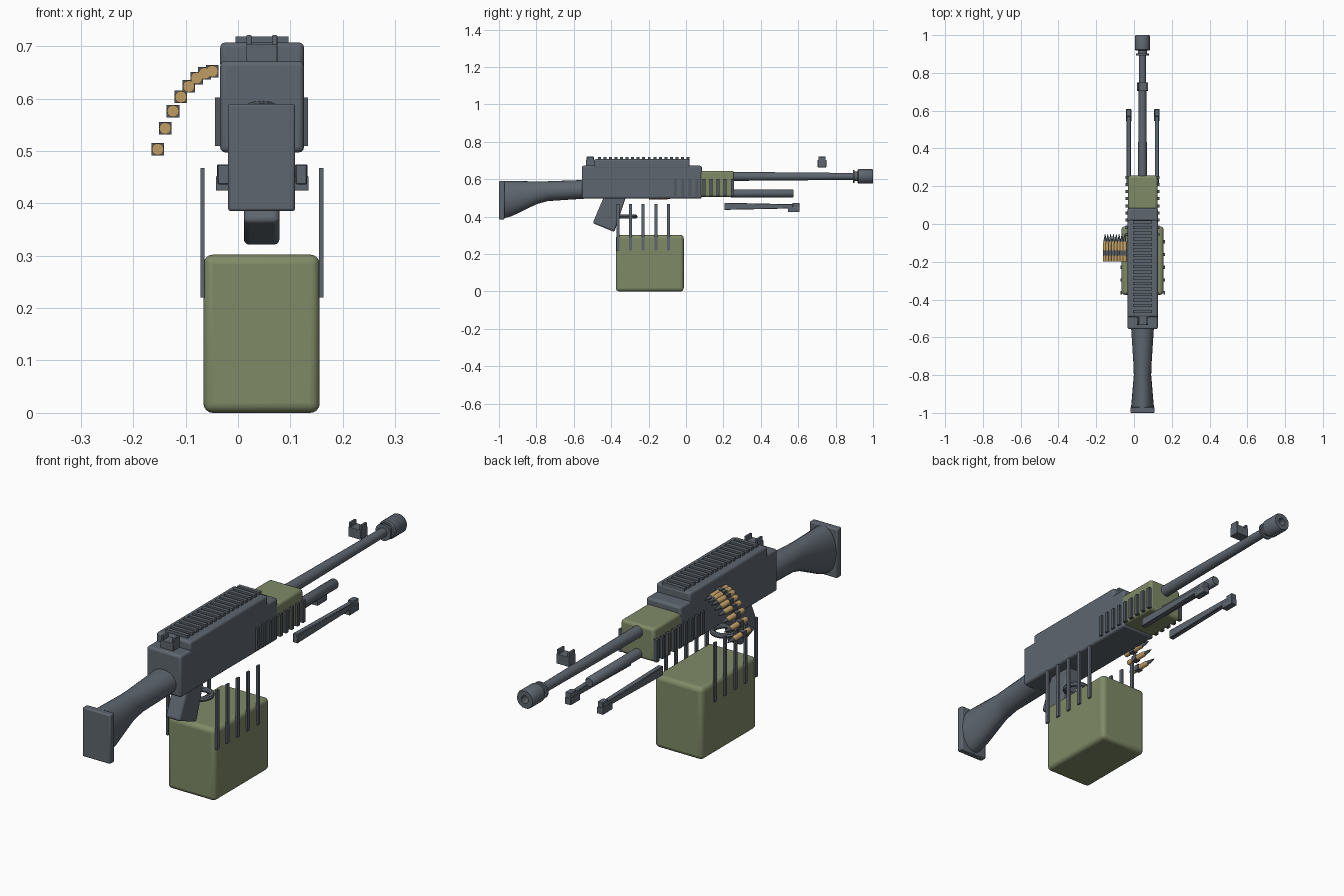
import bpy, bmesh, math
from mathutils import Vector, Matrix

if "Cube" in bpy.data.objects:
    bpy.data.objects.remove(bpy.data.objects["Cube"])

CX = 0.045  # centre line of the gun


def mat(name, rgb):
    m = bpy.data.materials.new(name)
    m.diffuse_color = (*rgb, 1)
    m.use_nodes = True
    m.node_tree.nodes["Principled BSDF"].inputs["Base Color"].default_value = m.diffuse_color
    return m


STEEL = mat("gunmetal", (0.112, 0.132, 0.158))
DARK = mat("dark_polymer", (0.085, 0.098, 0.115))
GREEN = mat("olive_green", (0.215, 0.255, 0.135))
BRASS = mat("brass", (0.53, 0.34, 0.13))


def finish(name, bm, material, bevel=0, segments=3, smooth=True):
    bmesh.ops.recalc_face_normals(bm, faces=bm.faces)
    me = bpy.data.meshes.new(name)
    bm.to_mesh(me)
    bm.free()
    ob = bpy.data.objects.new(name, me)
    bpy.context.collection.objects.link(ob)
    me.materials.append(material)
    if bevel:
        b = ob.modifiers.new("Bevel", 'BEVEL')
        b.width, b.segments = bevel, segments
    if smooth:
        bpy.ops.object.select_all(action='DESELECT')
        ob.select_set(True)
        bpy.context.view_layer.objects.active = ob
        bpy.ops.object.shade_smooth_by_angle(angle=math.radians(35))
    return ob


def add_box(bm, x, y, z):
    size = Vector((x[1] - x[0], y[1] - y[0], z[1] - z[0]))
    mid = Vector((sum(x), sum(y), sum(z))) / 2
    bmesh.ops.create_cube(bm, size=1, matrix=Matrix.Translation(mid) @ Matrix.Diagonal((*size, 1)))


def boxes(name, items, material, bevel=0, segments=2):
    bm = bmesh.new()
    for item in items:
        add_box(bm, *item)
    return finish(name, bm, material, bevel, segments, bevel > 0)


def loft(bm, sections, sides):
    """Skin ellipses (y, centre x, centre z, radius x, radius z) along y."""
    rings = []
    for y, x, z, rx, rz in sections:
        rings.append([bm.verts.new((x + rx * math.cos(2 * math.pi * i / sides), y,
                                    z + rz * math.sin(2 * math.pi * i / sides))) for i in range(sides)])
    for a, b in zip(rings, rings[1:]):
        for i in range(sides):
            j = (i + 1) % sides
            bm.faces.new((a[i], a[j], b[j], b[i]))
    bm.faces.new(rings[0])
    bm.faces.new(rings[-1])


def turned(name, profile, z, material, sides=24):
    bm = bmesh.new()
    loft(bm, [(y, CX, z, r, r) for y, r in profile], sides)
    return finish(name, bm, material)


# Stock and butt plate
bm = bmesh.new()
loft(bm, [(-0.975, CX, 0.491, 0.061, 0.100), (-0.93, CX, 0.497, 0.057, 0.094),
          (-0.80, CX, 0.527, 0.046, 0.061), (-0.74, CX, 0.536, 0.048, 0.053),
          (-0.54, CX, 0.546, 0.061, 0.050)], 24)
finish("stock", bm, STEEL)
boxes("butt_plate", [((-0.019, 0.109), (-1.0, -0.97), (0.385, 0.59))], STEEL, 0.005)

# Receiver, feed cover and handguard
boxes("receiver", [((-0.034, 0.126), (-0.557, 0.085), (0.497, 0.672))], STEEL, 0.010, 3)
boxes("feed_cover", [((-0.034, 0.126), (-0.493, 0.02), (0.655, 0.707))], STEEL, 0.010, 3)
boxes("handguard", [((-0.032, 0.124), (0.07, 0.256), (0.505, 0.645))], GREEN, 0.012, 3)

# Top rail ribs
boxes("rail_ribs", [((-0.005, 0.096), (y - 0.008, y + 0.008), (0.70, 0.718))
                    for y in [-0.462 + i * 0.0295 for i in range(17)]], STEEL)

# Side cooling ribs, both sides
ribs = []
for i in range(9):
    y = -0.055 + i * 0.0378
    for x in (-0.036, 0.126):
        ribs.append(((x - 0.008, x + 0.008), (y - 0.008, y + 0.008), (0.509, 0.602)))
boxes("cooling_ribs", ribs, DARK)

# Barrel with collars and hollow muzzle
turned("barrel", [(0.24, 0.024), (0.50, 0.022), (0.93, 0.018)], 0.615, STEEL)
turned("muzzle_collar", [(0.893, 0.035), (0.902, 0.035)], 0.615, STEEL)
turned("muzzle_collar_inner", [(0.902, 0.025), (0.925, 0.025)], 0.615, STEEL)
turned("muzzle", [(0.918, 0.034), (0.923, 0.039), (0.995, 0.039), (1.0, 0.036),
                  (1.0, 0.016), (0.955, 0.016)], 0.615, STEEL)
turned("gas_tube", [(0.24, 0.021), (0.57, 0.021), (0.576, 0.017)], 0.524, STEEL)

# Front and rear sights
for name, y in (("rear_sight", -0.512), ("front_sight", 0.727)):
    parts = [((0.016, 0.075), (y - 0.023, y + 0.023), (0.663, 0.703))]
    for x in (0.021, 0.070):
        parts.append(((x - 0.005, x + 0.005), (y - 0.019, y + 0.019), (0.70, 0.721)))
    boxes(name, parts, STEEL, 0.002)

# Bipod legs: tapered bars with feet
for side, x in (("left", -0.028), ("right", 0.121)):
    bm = bmesh.new()
    add_box(bm, (x - 0.011, x + 0.011), (0.205, 0.58), (0.436, 0.474))
    for v in bm.verts:
        if v.co.y > 0.4:
            v.co.z = 0.466 if v.co.z > 0.45 else 0.444
    finish(side + "_bipod_leg", bm, STEEL, 0.002, 1)
    boxes(side + "_bipod_foot", [((x - 0.014, x + 0.014), (0.545, 0.608), (0.424, 0.452)),
                                 ((x - 0.012, x + 0.012), (0.57, 0.606), (0.45, 0.474))],
          STEEL, 0.002)

# Pistol grip
bm = bmesh.new()
outline = [(-0.435, 0.515), (-0.318, 0.515), (-0.383, 0.318), (-0.499, 0.365)]
face = bm.faces.new([bm.verts.new((0.011, y, z)) for y, z in outline])
ext = bmesh.ops.extrude_face_region(bm, geom=[face])
bmesh.ops.translate(bm, vec=(0.068, 0, 0),
                    verts=[v for v in ext["geom"] if isinstance(v, bmesh.types.BMVert)])
finish("pistol_grip", bm, STEEL, 0.010, 3)

# Trigger guard ring
bpy.ops.mesh.primitive_torus_add(location=(CX, -0.315, 0.40), major_radius=0.045, minor_radius=0.011,
                                 major_segments=24, minor_segments=8)
guard = bpy.context.object
guard.name = "trigger_guard"
guard.data.materials.append(STEEL)
bpy.ops.object.shade_smooth_by_angle(angle=math.radians(35))

# Ammunition box with upright side bars
boxes("ammo_box", [((-0.066, 0.156), (-0.375, -0.012), (0.0, 0.302))], GREEN, 0.018, 4)
boxes("box_bars", [((x - 0.004, x + 0.004), (y - 0.008, y + 0.008), (0.22, 0.467))
                   for x in (-0.068, 0.159) for y in [-0.364 + i * 0.0675 for i in range(5)]], STEEL)

# Ammunition belt: brass case, dark tip and link per round
belt = [(-0.153, 0.503), (-0.139, 0.543), (-0.124, 0.576), (-0.109, 0.603),
        (-0.094, 0.623), (-0.079, 0.639), (-0.064, 0.648), (-0.049, 0.652)]
cases, tips = bmesh.new(), bmesh.new()
for x, z in belt:
    loft(cases, [(-0.198, x, z, 0.0115, 0.0115), (-0.105, x, z, 0.0115, 0.0115),
                 (-0.092, x, z, 0.008, 0.008)], 12)
    loft(tips, [(-0.093, x, z, 0.0085, 0.0085), (-0.075, x, z, 0.006, 0.006),
                (-0.053, x, z, 0.001, 0.001)], 12)
finish("cartridge_cases", cases, BRASS)
finish("cartridge_tips", tips, DARK)
boxes("belt_links", [((x - 0.012, x + 0.012), (-0.166, -0.141), (z - 0.012, z + 0.012))
                     for x, z in belt], DARK)
